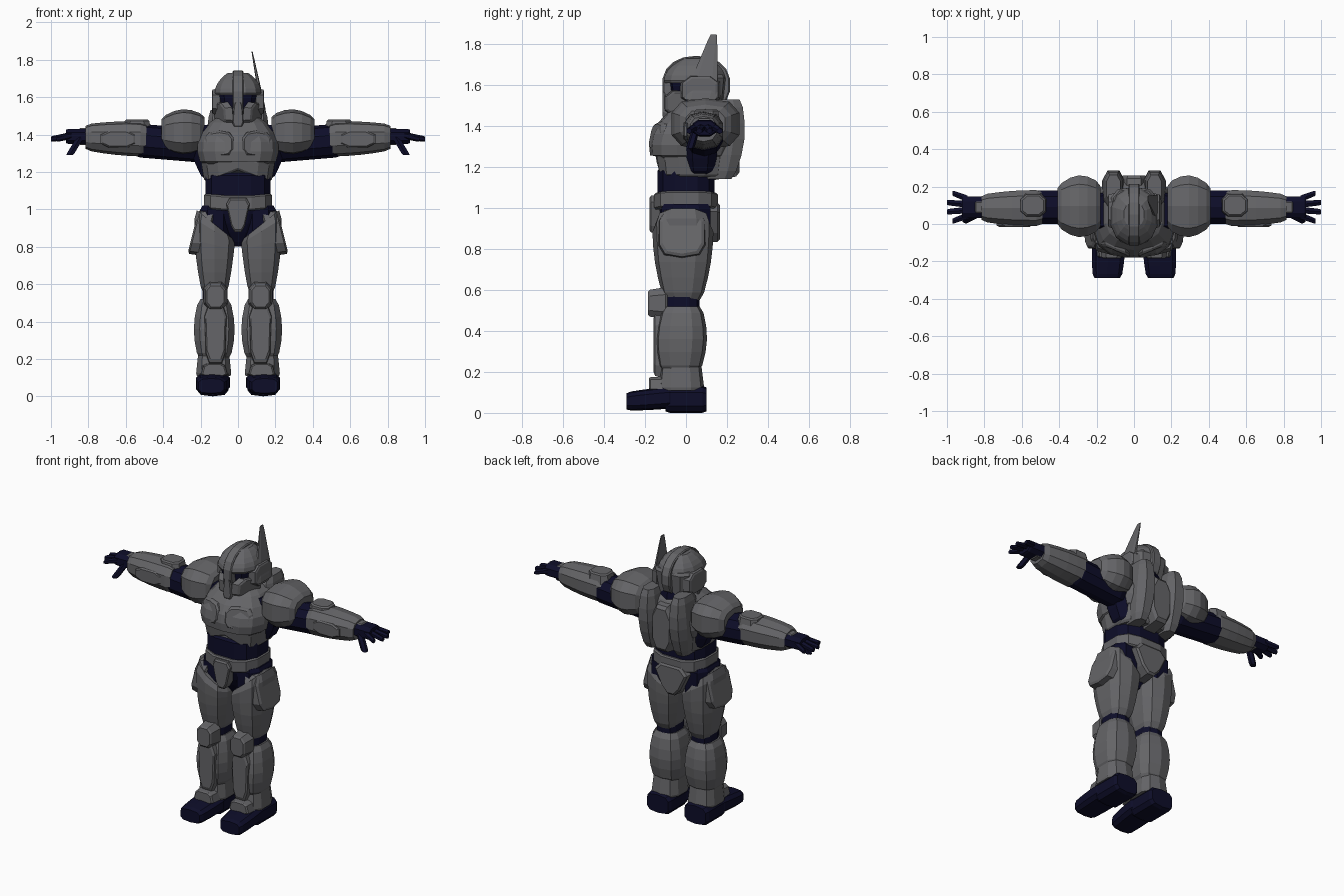
import bpy, bmesh, math
from mathutils import Vector

cube = bpy.data.objects.get("Cube")
if cube:
    bpy.data.objects.remove(cube, do_unlink=True)


def material(name, colour):
    mat = bpy.data.materials.new(name)
    mat.use_nodes = True
    mat.diffuse_color = colour
    mat.node_tree.nodes["Principled BSDF"].inputs["Base Color"].default_value = colour
    return mat


ARMOUR = material("armour grey", (.13, .13, .138, 1))
SUIT = material("undersuit navy", (.004, .004, .022, 1))
STEPS = (0, .1, .3, .5, .7, .9, 1)


def section(sides, power):
    """Unit cross-section: a polygon between a circle and a square."""
    def squash(value):
        return math.copysign(abs(value) ** power, value)
    angles = [math.tau * (k + .5) / sides for k in range(sides)]
    us = [squash(math.cos(angle)) for angle in angles]
    vs = [squash(math.sin(angle)) for angle in angles]
    return [(u / max(us), v / max(vs)) for u, v in zip(us, vs)]


def shell(name, mat, axis, span, centre, half, start=1, end=1, bulge=0, lean=(0, 0),
          pinch=0, rim=.88, sides=10, power=.7, side=1, bend=None):
    """Flat-faced solid swept along an axis.
    Its scale runs from start to end with a bulge midway; lean slides the
    centre, pinch makes the section a trapezoid and rim chamfers both ends."""
    bm = bmesh.new()
    loops = []
    for step in STEPS:
        scale = start + (end - start) * step + bulge * math.sin(math.pi * step)
        if step in (0, 1):
            scale *= rim
        t = span[0] + (span[1] - span[0]) * step
        loop = []
        for u, v in section(sides, power):
            u = centre[0] + lean[0] * step + half[0] * scale * u * (1 + pinch * v)
            v = centre[1] + lean[1] * step + half[1] * scale * v
            p = Vector({"x": (t, u, v), "y": (u, t, v), "z": (u, v, t)}[axis])
            if bend:
                bend(p)
            p.x *= side
            loop.append(bm.verts.new(p))
        loops.append(loop)
    for low, high in zip(loops, loops[1:]):
        for i in range(sides):
            j = (i + 1) % sides
            bm.faces.new((low[i], low[j], high[j], high[i]))
    bm.faces.new(loops[0])
    bm.faces.new(loops[-1])
    bmesh.ops.recalc_face_normals(bm, faces=bm.faces)
    mesh = bpy.data.meshes.new(name)
    bm.to_mesh(mesh)
    bm.free()
    mesh.materials.append(mat)
    bpy.context.collection.objects.link(bpy.data.objects.new(name, mesh))


def pair(name, *args, **options):
    """Build a part on the left and its mirror image on the right."""
    shell("left_" + name, *args, side=1, **options)
    shell("right_" + name, *args, side=-1, **options)


# Bends: small rules that shape a part after it is swept
def arch_hem(p):
    if p.z < 1.25 and p.y < 0:
        p.z += .06 * max(0, 1 - abs(p.x) / .15)


def wrap_chest(p):
    p.y += max(0, p.x - .07) * .5 + max(0, p.z - 1.35) * .4


def raise_belt_sides(p):
    p.z += (abs(p.x) - .14) * .1


def narrow_to_chin(p):
    p.x += min(0, p.y) * .6 - max(0, 1.5 - p.z) * .3


def slope_thigh_top(p):
    p.z += max(0, p.z - .76) * (p.x - .125) * 5


def lean_hip_pad(p):
    p.x -= (p.z - .8) * .25


# Undersuit of the trunk
shell("waist_suit", SUIT, "z", span=(1, 1.2), centre=(0, 0), half=(.175, .14), sides=12)
shell("chest_suit", SUIT, "z", span=(1.15, 1.45), centre=(0, .07), half=(.26, .11),
      start=.7, bulge=.1, sides=12)
shell("pelvis_suit", SUIT, "z", span=(.8, 1.05), centre=(0, 0), half=(.17, .14),
      start=.25, bulge=.15, sides=12)
shell("neck", SUIT, "z", span=(1.4, 1.56), centre=(0, .08), half=(.11, .13), end=.8, power=1)

# Chest armour
shell("rib_plate", ARMOUR, "z", span=(1.15, 1.27), centre=(0, .03), half=(.2, .19),
      start=.9, rim=.95, sides=14, bend=arch_hem)
shell("chest_plate", ARMOUR, "z", span=(1.23, 1.49), centre=(0, .02), half=(.215, .21),
      start=.9, end=.6, bulge=.25, lean=(0, .04), sides=14, bend=arch_hem)
pair("pectoral", ARMOUR, "y", span=(-.1, -.18), centre=(.1, 1.35), half=(.088, .08),
     end=.85, bend=wrap_chest)
shell("back_panel", ARMOUR, "y", span=(.1, .26), centre=(0, 1.3), half=(.08, .17),
      end=.85, sides=8)
pair("back_ridge", ARMOUR, "z", span=(1.14, 1.53), centre=(.11, .15), half=(.06, .115),
     start=.7, end=.7, bulge=.3, lean=(0, .04), sides=8)

# Belt and guards
shell("belt", ARMOUR, "z", span=(1, 1.08), centre=(0, 0), half=(.182, .155),
      rim=.95, sides=12, bend=raise_belt_sides)
shell("front_guard", ARMOUR, "y", span=(-.1, -.178), centre=(0, .97), half=(.05, .09),
      pinch=.4, sides=8, power=.5)
shell("rear_guard", ARMOUR, "y", span=(.05, .165), centre=(0, .93), half=(.1, .105),
      end=.9, pinch=.5, sides=8)

# Head: dark face under a domed helmet
shell("face", SUIT, "z", span=(1.46, 1.65), centre=(0, .03), half=(.11, .12), start=.75)
shell("helmet_back", ARMOUR, "z", span=(1.48, 1.65), centre=(0, .1), half=(.125, .1), start=.8)
shell("helmet_dome", ARMOUR, "z", span=(1.61, 1.73), centre=(0, .04), half=(.125, .15),
      end=.45, bulge=.17, lean=(0, .01), rim=.95, sides=12, power=.85)
shell("helmet_crest", ARMOUR, "x", span=(-.03, .03), centre=(.05, 1.6), half=(.165, .142),
      rim=.96, sides=18, power=.9)
shell("nose_guard", ARMOUR, "y", span=(-.03, -.115), centre=(0, 1.51), half=(.028, .08),
      end=.9, pinch=-.25, sides=8, power=.5)
shell("antenna_fin", ARMOUR, "z", span=(1.53, 1.845), centre=(.135, .07), half=(.015, .085),
      end=.2, lean=(-.06, .065), sides=8, power=.6)
pair("ear_guard", ARMOUR, "x", span=(.09, .14), centre=(.07, 1.575), half=(.1, .075),
     end=.85, sides=8)
pair("cheek_guard", ARMOUR, "x", span=(.09, .132), centre=(-.02, 1.51), half=(.085, .065),
     end=.9, sides=8, bend=narrow_to_chin)

# Arms
pair("shoulder_pad", ARMOUR, "x", span=(.18, .41), centre=(.095, 1.41), half=(.165, .125),
     start=.75, end=.65, bulge=.3)
pair("upper_arm", SUIT, "x", span=(.2, .56), centre=(.09, 1.34), half=(.09, .09),
     lean=(0, .03), power=.9)
pair("forearm_armour", ARMOUR, "x", span=(.49, .815), centre=(.085, 1.375), half=(.096, .093),
     end=.75, bulge=.08, lean=(0, .01), power=.8)
pair("elbow_guard", ARMOUR, "z", span=(1.4, 1.48), centre=(.54, .1), half=(.08, .07),
     end=.8, sides=8)
pair("forearm_panel", ARMOUR, "y", span=(.06, -.015), centre=(.63, 1.375), half=(.11, .05),
     end=.85, lean=(.01, 0), sides=8)
pair("wrist_cuff", ARMOUR, "x", span=(.79, .85), centre=(.09, 1.39), half=(.047, .045), sides=8)

# Hands with spread fingers
pair("palm", SUIT, "x", span=(.8, .92), centre=(.09, 1.39), half=(.058, .04), sides=8)
for i, finger in enumerate(("index", "middle", "ring", "little")):
    reach = .97 if finger in ("index", "little") else 1
    pair(finger + "_finger", SUIT, "x", span=(.89, reach), centre=(.045 + .03 * i, 1.395),
         half=(.018, .019), end=.8, lean=(.02 * i - .03, -.02), sides=6, power=1)
pair("thumb", SUIT, "z", span=(1.29, 1.39), centre=(.9, .02), half=(.02, .02),
     lean=(-.06, .03), sides=6, power=1)

# Legs
pair("hip_joint", SUIT, "z", span=(.82, 1.02), centre=(.12, 0), half=(.08, .12), sides=8)
pair("thigh_armour", ARMOUR, "z", span=(.55, .92), centre=(.125, -.015), half=(.108, .15),
     start=.62, bulge=.1, bend=slope_thigh_top)
pair("hip_pad", ARMOUR, "x", span=(.17, .26), centre=(-.02, .88), half=(.12, .13),
     end=.9, power=.6, bend=lean_hip_pad)
pair("knee_joint", SUIT, "z", span=(.46, .6), centre=(.125, -.02), half=(.065, .085))
pair("knee_pad", ARMOUR, "y", span=(-.09, -.185), centre=(.12, .535), half=(.065, .08),
     end=.8, sides=8)
pair("calf_armour", ARMOUR, "z", span=(.2, .52), centre=(.127, -.03), half=(.107, .125),
     start=.8, end=.78, bulge=.23, lean=(0, .01))
pair("shin_base", ARMOUR, "z", span=(.11, .25), centre=(.13, -.025), half=(.095, .115),
     end=.85, rim=.95)
pair("shin_plate", ARMOUR, "y", span=(-.08, -.158), centre=(.12, .33), half=(.06, .165),
     end=.9, pinch=.1, sides=8, power=.5)
pair("ankle_guard", ARMOUR, "y", span=(-.1, -.18), centre=(.127, .14), half=(.07, .038),
     end=.9, pinch=-.15, sides=8, power=.5)

# Boots with a separate heel
pair("boot", SUIT, "y", span=(-.29, -.06), centre=(.143, .056), half=(.09, .053),
     start=.85, bulge=.05, lean=(-.01, .02), power=.6)
pair("boot_heel", SUIT, "y", span=(-.1, .1), centre=(.135, .066), half=(.085, .066), power=.6)
